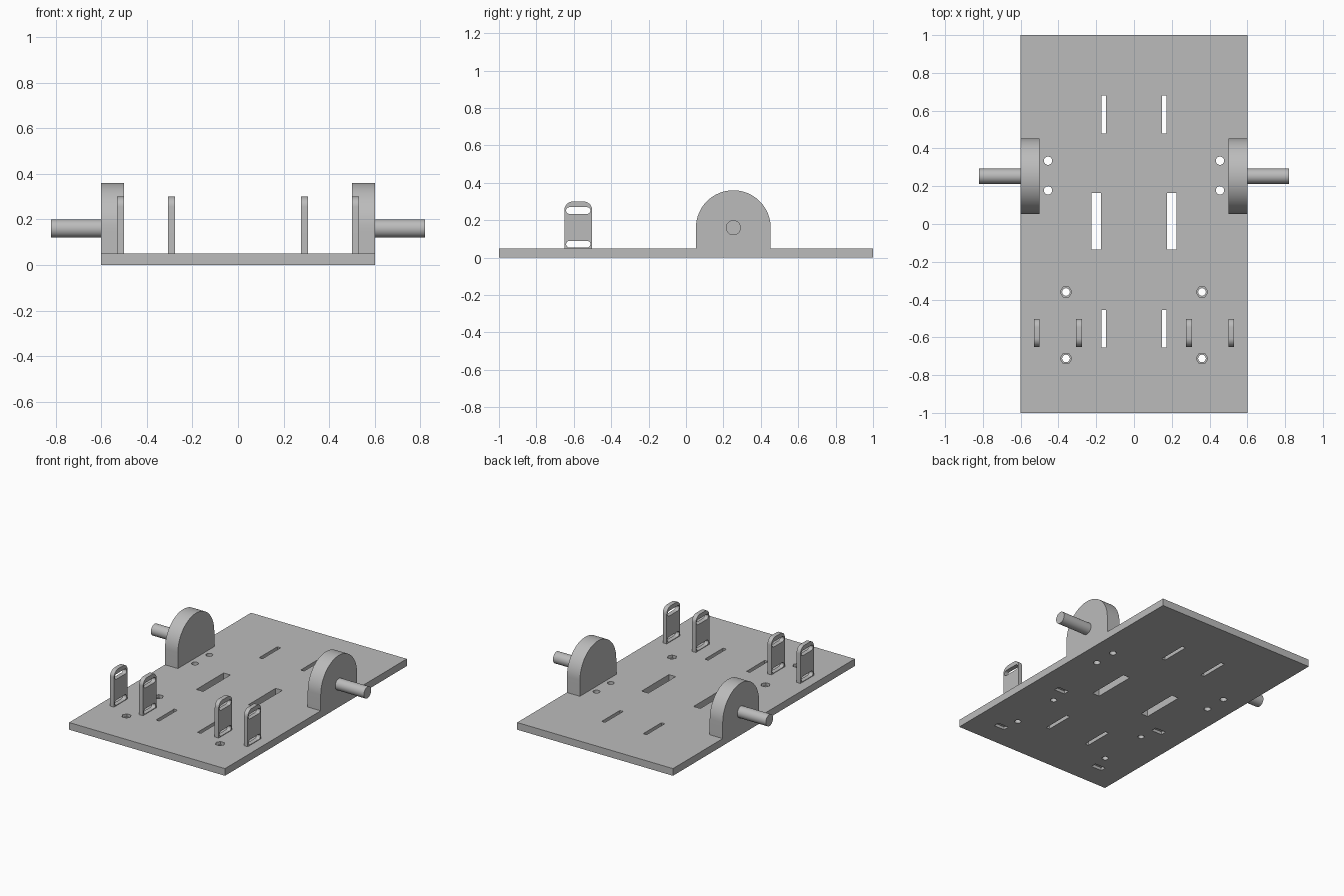
import bpy, bmesh
from math import cos, sin, pi

cube = bpy.data.objects.get("Cube")
if cube:
    bpy.data.objects.remove(cube, do_unlink=True)

grey = bpy.data.materials.new("plain grey")
grey.use_nodes = True
grey.diffuse_color = (0.5, 0.5, 0.5, 1)
grey.node_tree.nodes["Principled BSDF"].inputs["Base Color"].default_value = (0.5, 0.5, 0.5, 1)


def arc(cx, cy, r, start, end, n):
    """Points of an arc, angles in units of pi."""
    return [(cx + r * cos(pi * (start + (end - start) * i / n)),
             cy + r * sin(pi * (start + (end - start) * i / n))) for i in range(n + 1)]


def circle(cx, cy, r, n=32):
    return arc(cx, cy, r, 0, 2, n)[:-1]


def rect(cx, cy, w, h):
    x, y = w / 2, h / 2
    return [(cx - x, cy - y), (cx + x, cy - y), (cx + x, cy + y), (cx - x, cy + y)]


def slot(cx, cy, length, r):
    d = length / 2 - r
    return arc(cx + d, cy, r, -0.5, 0.5, 12) + arc(cx - d, cy, r, 0.5, 1.5, 12)


def prism(name, outlines, axis, lo, hi):
    """Extrude separate outlines along z (xy outlines) or x (yz outlines)."""
    bm = bmesh.new()
    for outline in outlines:
        place = (lambda p, t: (p[0], p[1], t)) if axis == "z" else (lambda p, t: (t, p[0], p[1]))
        a = [bm.verts.new(place(p, lo)) for p in outline]
        b = [bm.verts.new(place(p, hi)) for p in outline]
        bm.faces.new(a[::-1])
        bm.faces.new(b)
        for i in range(len(a)):
            j = (i + 1) % len(a)
            bm.faces.new((a[i], a[j], b[j], b[i]))
    bmesh.ops.recalc_face_normals(bm, faces=bm.faces)
    mesh = bpy.data.meshes.new(name)
    bm.to_mesh(mesh)
    bm.free()
    mesh.materials.append(grey)
    obj = bpy.data.objects.new(name, mesh)
    bpy.context.collection.objects.link(obj)
    return obj


def cut(obj, cutter):
    cutter.hide_render = True
    mod = obj.modifiers.new("cut", "BOOLEAN")
    mod.operation, mod.solver, mod.object = "DIFFERENCE", "EXACT", cutter
    bpy.context.view_layer.objects.active = obj
    bpy.ops.object.modifier_apply(modifier=mod.name)
    bpy.data.objects.remove(cutter, do_unlink=True)


def smooth(obj):
    bpy.ops.object.select_all(action="DESELECT")
    obj.select_set(True)
    bpy.context.view_layer.objects.active = obj
    bpy.ops.object.shade_smooth_by_angle(angle=pi / 6)


THICK = 0.05
SIDES = (("left", 1), ("right", -1))

# Base plate with through slots, screw holes, nut recesses and underside pockets
plate = prism("base_plate", [rect(0, 0, 1.2, 2)], "z", 0, THICK)
through, nuts, pockets = [], [], []
for _, s in SIDES:
    through += [rect(s * 0.16, 0.58, 0.026, 0.2), rect(s * 0.16, -0.555, 0.026, 0.2),
                rect(s * 0.2, 0.015, 0.052, 0.3)]
    through += [circle(s * 0.455, y, 0.022) for y in (0.335, 0.178)]
    for y in (-0.36, -0.712):
        through.append(circle(s * 0.36, y, 0.02))
        nuts.append(circle(s * 0.36, y, 0.031, 6))
    pockets += [rect(s * 0.4, y, 0.08, 0.04) for y in (-0.235, -0.826)]
cut(plate, prism("through_cutter", through, "z", -0.1, 0.1))
cut(plate, prism("nut_cutter", nuts, "z", 0.03, 0.1))
cut(plate, prism("pocket_cutter", pockets, "z", -0.1, 0.02))
smooth(plate)

# Arched axle supports and axles
AXLE_Y, AXLE_Z = 0.253, 0.16
for side, s in SIDES:
    arch = arc(AXLE_Y, AXLE_Z, 0.2, 0, 1, 40) + [(AXLE_Y - 0.2, THICK), (AXLE_Y + 0.2, THICK)]
    smooth(prism(side + "_axle_support", [arch], "x", s * 0.5, s * 0.6))
    smooth(prism(side + "_axle", [circle(AXLE_Y, AXLE_Z, 0.04)], "x", s * 0.6, s * 0.82))

# Upright strap tabs with rounded tops and two slots each
TAB_Y, HALF, R = -0.576, 0.074, 0.045
for side, s in SIDES:
    for place, x in (("inner", 0.276), ("outer", 0.5)):
        outline = (arc(TAB_Y + HALF - R, 0.3 - R, R, 0, 0.5, 10)
                   + arc(TAB_Y - HALF + R, 0.3 - R, R, 0.5, 1, 10)
                   + [(TAB_Y - HALF, THICK), (TAB_Y + HALF, THICK)])
        tab = prism(f"{side}_{place}_strap_tab", [outline], "x", s * x, s * (x + 0.03))
        holes = [slot(TAB_Y, z, 0.13, 0.018) for z in (0.072, 0.252)]
        cut(tab, prism("slot_cutter", holes, "x", s * (x - 0.05), s * (x + 0.08)))
        smooth(tab)
